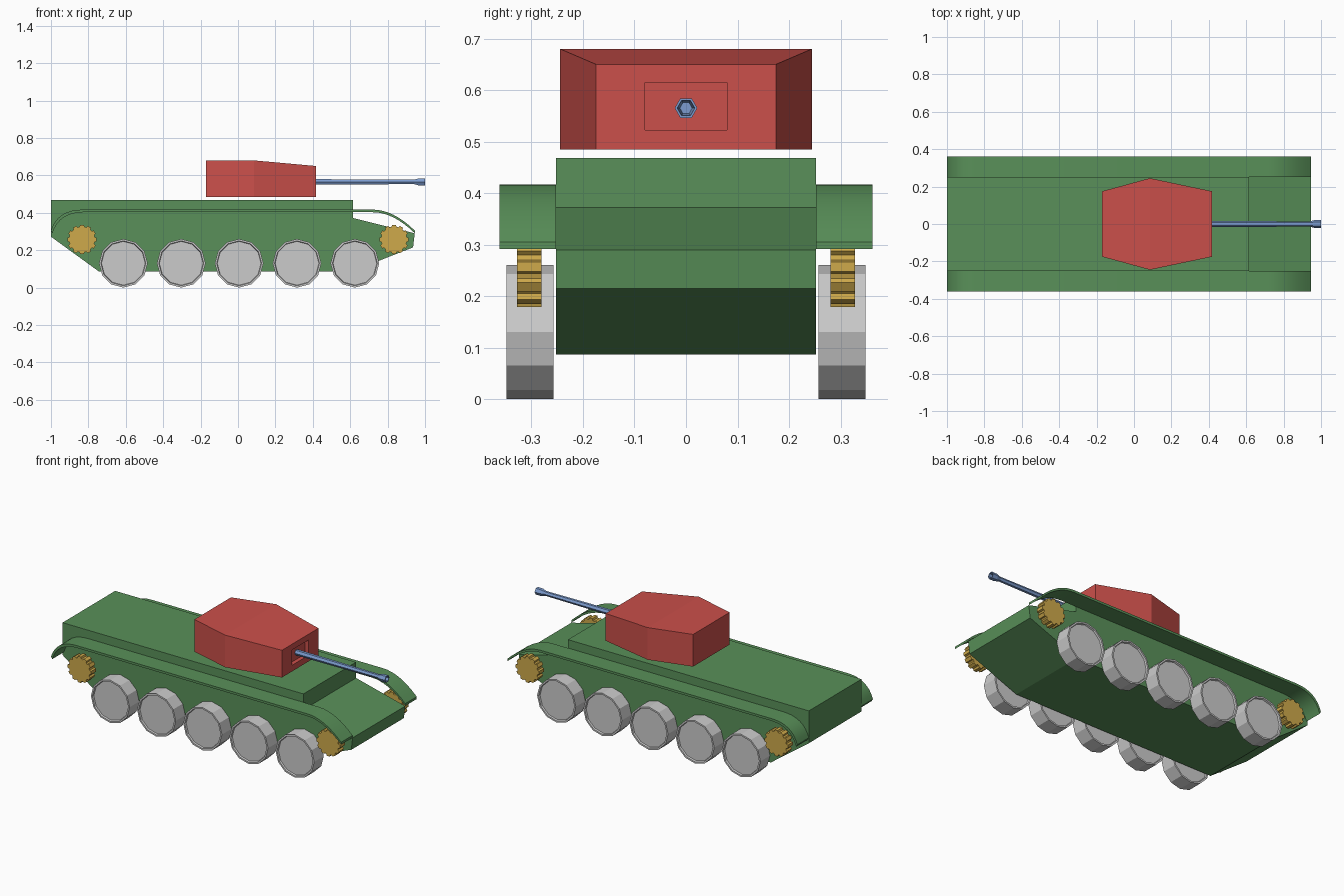
import bpy, bmesh, math

if "Cube" in bpy.data.objects:
    bpy.data.objects.remove(bpy.data.objects["Cube"])


def material(name, rgb):
    m = bpy.data.materials.new(name)
    m.diffuse_color = (*rgb, 1)
    m.use_nodes = True
    m.node_tree.nodes["Principled BSDF"].inputs["Base Color"].default_value = m.diffuse_color
    return m


GREEN = material("green", (0.10, 0.28, 0.10))
RED = material("red", (0.60, 0.08, 0.07))
YELLOW = material("yellow", (0.62, 0.40, 0.07))
BLUE = material("blue", (0.20, 0.33, 0.62))


def finish(name, bm, mat=None, smooth=None):
    bmesh.ops.recalc_face_normals(bm, faces=bm.faces)
    me = bpy.data.meshes.new(name)
    bm.to_mesh(me)
    bm.free()
    if mat:
        me.materials.append(mat)
    if smooth:
        me.polygons.foreach_set("use_smooth", [True] * len(me.polygons))
        me.set_sharp_from_angle(angle=math.radians(smooth))
    ob = bpy.data.objects.new(name, me)
    bpy.context.collection.objects.link(ob)
    return ob


def prism(pts, y0, y1):
    """Extrude an (x, z) outline between two y values."""
    bm = bmesh.new()
    a = [bm.verts.new((x, y0, z)) for x, z in pts]
    b = [bm.verts.new((x, y1, z)) for x, z in pts]
    n = len(pts)
    caps = [bm.faces.new(a), bm.faces.new(b[::-1])]
    for i in range(n):
        j = (i + 1) % n
        bm.faces.new((a[i], b[i], b[j], a[j]))
    bmesh.ops.recalc_face_normals(bm, faces=bm.faces)
    return bm, caps


def bezier(p0, p1, p2, n=8):
    out = []
    for i in range(n + 1):
        t = i / n
        out.append(tuple((1 - t) ** 2 * a + 2 * t * (1 - t) * b + t * t * c
                         for a, b, c in zip(p0, p1, p2)))
    return out


# Hull
bm, _ = prism([(-1, 0.468), (0.615, 0.468), (0.615, 0.372), (0.945, 0.29),
               (0.936, 0.215), (0.61, 0.087), (-0.745, 0.087), (-1, 0.272)],
              -0.252, 0.252)
finish("hull", bm, GREEN)

# Fenders: thin curved sheets
top = (bezier((-1, 0.305), (-0.965, 0.417), (-0.83, 0.417))
       + bezier((0.72, 0.417), (0.83, 0.417), (0.945, 0.305)))
under = [(min(max(x + (0.008 if x < -0.83 else 0), -1), 0.945), z - 0.014)
         for x, z in reversed(top)]
for s, side in ((-1, "right"), (1, "left")):
    bm, _ = prism(top + under, s * 0.252, s * 0.362)
    finish(f"fender_{side}", bm, GREEN, 30)

# Road wheels: 12-sided with shallow dished faces
for s, side in ((-1, "right"), (1, "left")):
    for i in range(5):
        cx = -0.613 + 0.3095 * i
        ring = [(cx + 0.13 * math.cos(k * math.pi / 6),
                 0.13 + 0.13 * math.sin(k * math.pi / 6)) for k in range(12)]
        bm, caps = prism(ring, s * 0.257, s * 0.348)
        bmesh.ops.inset_individual(bm, faces=caps, thickness=0.010)
        bmesh.ops.inset_individual(bm, faces=caps, thickness=0.003, depth=-0.010)
        finish(f"road_wheel_{side}_{i + 1}", bm)

# Toothed drive and idler wheels
for s, side in ((-1, "right"), (1, "left")):
    for cx, end in ((-0.834, "rear"), (0.834, "front")):
        teeth = []
        for k in range(12):
            for off, r in ((-11, 0.069), (-7, 0.079), (7, 0.079), (11, 0.069)):
                a = math.radians(30 * k + off)
                teeth.append((cx + r * math.cos(a), 0.257 + r * math.sin(a)))
        bm, _ = prism(teeth, s * 0.28, s * 0.328)
        finish(f"sprocket_{side}_{end}", bm, YELLOW)

# Turret: hexagonal plan, roof sloping to the front, recessed gun opening
plan = [(-0.17, -0.175, 0.68), (0.085, -0.245, 0.68), (0.417, -0.175, 0.65),
        (0.417, 0.175, 0.65), (0.085, 0.245, 0.68), (-0.17, 0.175, 0.68)]
bm = bmesh.new()
lo = [bm.verts.new((x, y, 0.485)) for x, y, z in plan]
hi = [bm.verts.new(p) for p in plan]
walls = [bm.faces.new((lo[i], lo[(i + 1) % 6], hi[(i + 1) % 6], hi[i])) for i in range(6)]
bm.faces.new(lo[::-1])
bm.faces.new((hi[0], hi[1], hi[4], hi[5]))
bm.faces.new((hi[1], hi[2], hi[3], hi[4]))
bmesh.ops.recalc_face_normals(bm, faces=bm.faces)
front = walls[2]
bmesh.ops.inset_individual(bm, faces=[front], thickness=0.03)
for v in front.verts:
    v.co.y = math.copysign(0.08, v.co.y)
    v.co.z = 0.615 if v.co.z > 0.565 else 0.522
bmesh.ops.inset_individual(bm, faces=[front], thickness=0.0002, depth=-0.025)
finish("turret", bm, RED)

# Gun barrel: six-sided lathe with flared, hollow muzzle
stations = [(0.39, 0.017), (0.42, 0.017), (0.94, 0.0135), (0.965, 0.021),
            (1.0, 0.022), (1.0, 0.017), (0.95, 0.012)]
bm = bmesh.new()
rings = [[bm.verts.new((x, r * math.cos(k * math.pi / 3),
                        0.565 + r * math.sin(k * math.pi / 3))) for k in range(6)]
         for x, r in stations]
for a, b in zip(rings, rings[1:]):
    for k in range(6):
        j = (k + 1) % 6
        bm.faces.new((a[k], a[j], b[j], b[k]))
bm.faces.new(rings[0])
bm.faces.new(rings[-1])
finish("gun_barrel", bm, BLUE)
